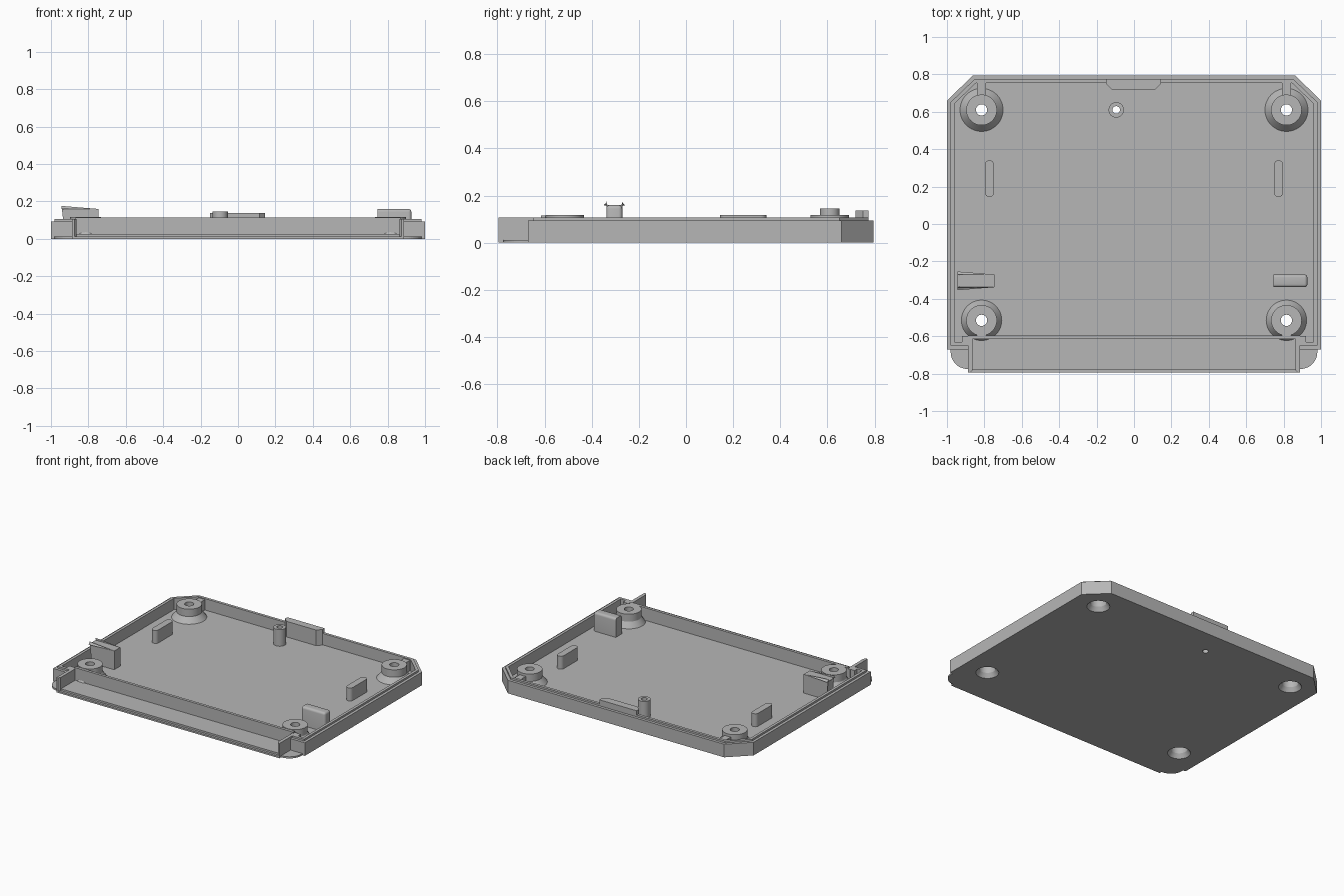
import bpy, bmesh
from math import sin, cos, pi
from mathutils import Vector

old = bpy.data.objects.get("Cube")
if old:
    bpy.data.objects.remove(old)

grey = bpy.data.materials.new("plain_grey")
grey.use_nodes = True
colour = (0.47, 0.47, 0.47, 1)
grey.diffuse_color = colour
grey.node_tree.nodes["Principled BSDF"].inputs["Base Color"].default_value = colour

FLOOR = 0.025      # height of the inner floor
RIM = 0.107        # height of the inner lip
BOSS_TOP = 0.118


def finish(name, bm, smooth=False):
    bmesh.ops.recalc_face_normals(bm, faces=bm.faces)
    mesh = bpy.data.meshes.new(name)
    bm.to_mesh(mesh)
    bm.free()
    ob = bpy.data.objects.new(name, mesh)
    bpy.context.collection.objects.link(ob)
    mesh.materials.append(grey)
    if smooth:
        bpy.ops.object.select_all(action='DESELECT')
        ob.select_set(True)
        bpy.context.view_layer.objects.active = ob
        bpy.ops.object.shade_smooth_by_angle(angle=0.5)
    return ob


def prism(name, outline, z0, z1, smooth=False):
    bm = bmesh.new()
    face = bm.faces.new([bm.verts.new((x, y, z0)) for x, y in outline])
    ext = bmesh.ops.extrude_face_region(bm, geom=[face], use_keep_orig=True)
    top = [v for v in ext["geom"] if isinstance(v, bmesh.types.BMVert)]
    bmesh.ops.translate(bm, verts=top, vec=(0, 0, z1 - z0))
    return finish(name, bm, smooth)


def box(name, x0, x1, y0, y1, z0, z1):
    return prism(name, [(x0, y0), (x1, y0), (x1, y1), (x0, y1)], z0, z1)


def mirrored(half):
    return half + [(-x, y) for x, y in reversed(half)]


def arc(cx, cy, r, a0, a1, n=12):
    return [(cx + r * cos(a0 + (a1 - a0) * i / n),
             cy + r * sin(a0 + (a1 - a0) * i / n)) for i in range(n + 1)]


def wall_path(d):
    # wall line moved inwards by d, open at the front
    k = 0.414 * d
    return mirrored([(0.88, -0.67 + d), (1 - d, -0.67 + d),
                     (1 - d, 0.66 - k), (0.86 - k, 0.795 - d)])


def band(name, d0, d1, z0, z1):
    prism(name, wall_path(d0) + wall_path(d1)[::-1], z0, z1)


def lathe(name, x, y, profile, steps=48):
    # closed radius/height profile turned about a vertical axis
    bm = bmesh.new()
    rings = []
    for i in range(steps):
        a = 2 * pi * i / steps
        rings.append([bm.verts.new((x + r * cos(a), y + r * sin(a), z)) for r, z in profile])
    n = len(profile)
    for i in range(steps):
        p, q = rings[i], rings[(i + 1) % steps]
        for j in range(n):
            k = (j + 1) % n
            bm.faces.new((p[j], q[j], q[k], p[k]))
    return finish(name, bm, True)


def drill(ob, holes):
    for x, y, r in holes:
        cutter = prism("hole_cutter", arc(x, y, r, 0, 2 * pi * 47 / 48, 47), -0.1, 0.1)
        cutter.hide_render = True
        mod = ob.modifiers.new("hole", 'BOOLEAN')
        mod.object = cutter
        mod.solver = 'EXACT'
        bpy.context.view_layer.objects.active = ob
        bpy.ops.object.modifier_apply(modifier=mod.name)
        bpy.data.objects.remove(cutter)


bosses = [(s * 0.815, y, r) for s in (-1, 1) for y, r in ((0.61, 0.115), (-0.515, 0.108))]
peg = (-0.095, 0.61)
holes = [(x, y, 0.09) for x, y, r in bosses] + [(*peg, 0.03)]

# Bottom plate with rounded front corners, and the raised inner floor
base = prism("base_plate", mirrored([(0.885, -0.795), (0.885, -0.775)]
             + arc(0.89, -0.685, 0.09, -pi / 2, 0) + [(0.98, 0.652), (0.852, 0.775)]), 0, 0.012)
drill(base, holes)
floor = prism("inner_floor", mirrored([(0.87, -0.778), (0.87, -0.65), (0.97, -0.65),
              (0.97, 0.648), (0.848, 0.765)]), 0.012, FLOOR)
drill(floor, holes)

# Outer wall and the taller lip inside it
band("outer_wall", 0, 0.02, 0, 0.094)
band("inner_lip", 0.02, 0.04, 0.012, RIM)

# Front recess: back wall and side cheeks
box("recess_wall", -0.87, 0.87, -0.616, -0.596, FLOOR, 0.115)
for s, side in ((1, "left"), (-1, "right")):
    prism(side + "_cheek", [(s * 0.887, -0.795), (s * 0.875, -0.795), (s * 0.863, -0.78),
                            (s * 0.863, -0.597), (s * 0.887, -0.597)], 0.012, RIM)
    box(side + "_cheek_corner", s * 0.885, s * 0.92, -0.64, -0.6, FLOOR, RIM)

    # Low rounded rib on the floor
    x = s * 0.773
    prism(side + "_floor_rib", arc(x, 0.317, 0.024, 0, pi)
          + arc(x, 0.168, 0.024, pi, 2 * pi), FLOOR, BOSS_TOP, True)

    # Locating block with rounded outer edges
    bm = bmesh.new()
    bmesh.ops.create_cube(bm, size=1)
    for v in bm.verts:
        v.co = Vector((s * (0.837 + 0.09 * v.co.x * 2),
                       -0.304 + 0.068 * v.co.y, 0.0925 + 0.135 * v.co.z))
    edges = []
    for e in bm.edges:
        mid = (e.verts[0].co + e.verts[1].co) / 2
        if abs(mid.x) > 0.76 and mid.z > 0.05:
            edges.append(e)
    bmesh.ops.bevel(bm, geom=edges, offset=0.016, segments=4, profile=0.5, affect='EDGES')
    finish(side + "_locating_block", bm, True)

    # Webs joining the bosses to the walls
    box(side + "_back_web", s * 0.815 - 0.024, s * 0.815 + 0.024, 0.68, 0.757, FLOOR, 0.1)
    box(side + "_front_web", s * 0.815 - 0.024, s * 0.815 + 0.024, -0.6, -0.58, FLOOR, 0.11)

# Screw bosses: conical foot, round top, countersunk from below
for i, (x, y, r) in enumerate(bosses):
    lathe("screw_boss_%d" % i, x, y,
          [(0.075, 0), (0.09, 0), (0.09, FLOOR), (r, FLOOR), (0.082, 0.065), (0.082, BOSS_TOP),
           (0.03, BOSS_TOP), (0.03, 0.075), (0.055, 0.075), (0.055, 0.03)])

# Hollow peg
lathe("hollow_peg", *peg, [(0.02, 0), (0.03, 0), (0.03, FLOOR), (0.041, FLOOR),
                           (0.041, 0.145), (0.02, 0.145)])

# Back tab with chamfered ends
prism("back_tab", [(-0.15, 0.775), (-0.15, 0.75), (-0.12, 0.72), (0.115, 0.72),
                   (0.145, 0.75), (0.145, 0.775)], FLOOR, 0.137)
